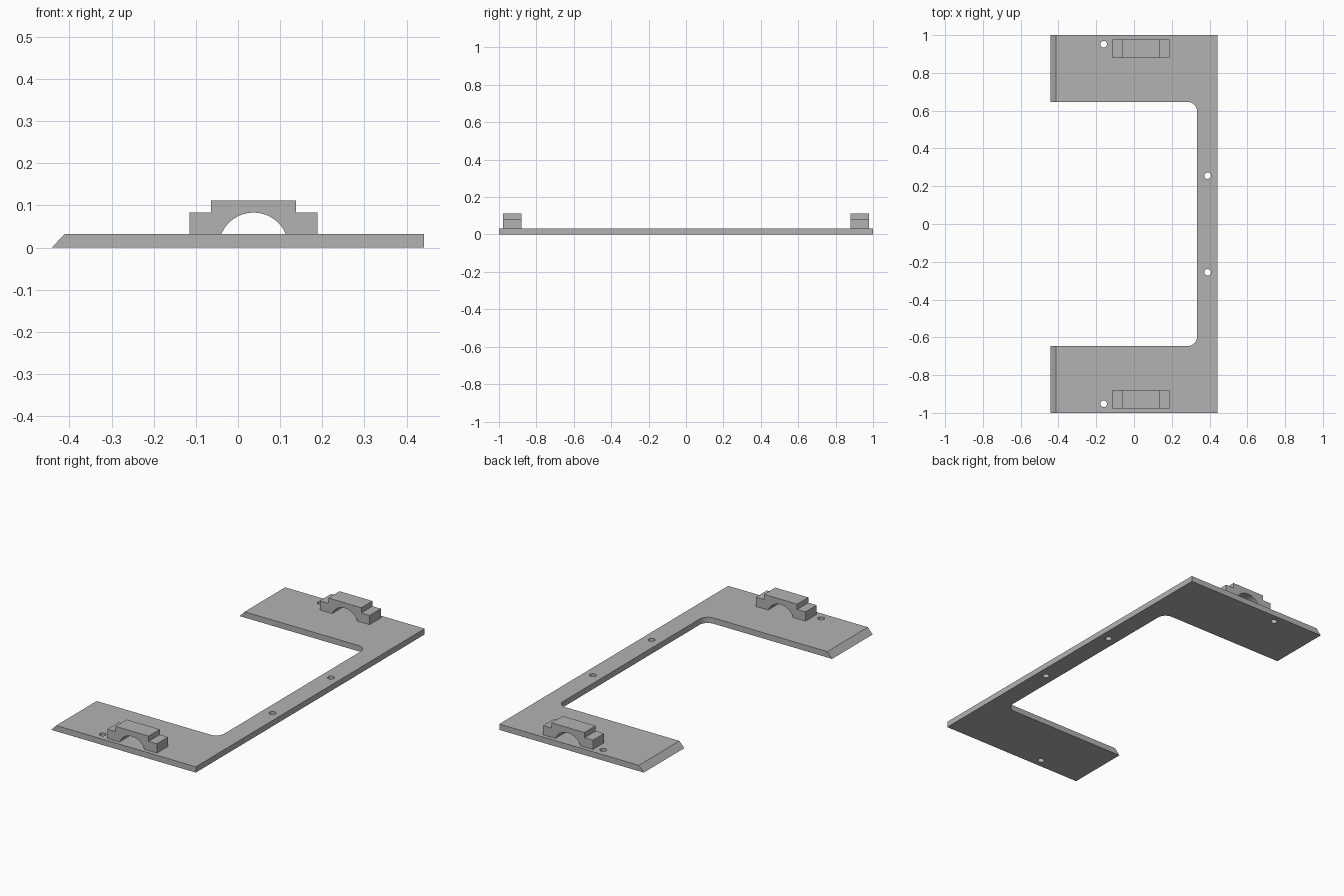
import bpy, bmesh
from math import sin, cos, pi, asin
from mathutils import Vector

cube = bpy.data.objects.get("Cube")
if cube:
    bpy.data.objects.remove(cube, do_unlink=True)

grey = bpy.data.materials.new("plain grey")
grey.use_nodes = True
COLOUR = (0.45, 0.45, 0.45, 1)
grey.diffuse_color = COLOUR
grey.node_tree.nodes["Principled BSDF"].inputs["Base Color"].default_value = COLOUR

T = 0.032            # plate thickness
X, IN_X, IN_Y = 0.442, 0.334, 0.646
FILLET, SLOPE = 0.05, 0.03


def arc(cx, cy, r, a0, a1, n):
    return [(cx + r * cos(a0 + (a1 - a0) * i / n),
             cy + r * sin(a0 + (a1 - a0) * i / n)) for i in range(n + 1)]


def prism(name, points, offset, edit=None):
    """Extrude a closed 3D outline by an offset vector."""
    bm = bmesh.new()
    face = bm.faces.new([bm.verts.new(p) for p in points])
    ext = bmesh.ops.extrude_face_region(bm, geom=[face])
    moved = [v for v in ext["geom"] if isinstance(v, bmesh.types.BMVert)]
    bmesh.ops.translate(bm, verts=moved, vec=Vector(offset))
    if edit:
        edit(bm)
    bmesh.ops.recalc_face_normals(bm, faces=bm.faces)
    mesh = bpy.data.meshes.new(name)
    bm.to_mesh(mesh)
    bm.free()
    mesh.materials.append(grey)
    obj = bpy.data.objects.new(name, mesh)
    bpy.context.collection.objects.link(obj)
    return obj


def smooth(obj):
    bpy.ops.object.select_all(action="DESELECT")
    bpy.context.view_layer.objects.active = obj
    obj.select_set(True)
    bpy.ops.object.shade_smooth_by_angle()


def slope_ends(bm):
    # Slant the free ends of both arms
    for v in bm.verts:
        if v.co.x < -X + 0.001 and v.co.z > T / 2:
            v.co.x += SLOPE


# C-shaped plate with rounded inner corners
cx, cy = IN_X - FILLET, IN_Y - FILLET
outline = [(-X, -1), (X, -1), (X, 1), (-X, 1), (-X, IN_Y)]
outline += arc(cx, cy, FILLET, pi / 2, 0, 10)
outline += arc(cx, -cy, FILLET, 0, -pi / 2, 10)
outline += [(-X, -IN_Y)]
plate = prism("base_plate", [(x, y, 0) for x, y in outline], (0, 0, T), slope_ends)

# Screw holes through the plate
for side in (-1, 1):
    for hx, hy in ((-0.16, 0.952), (0.39, 0.256)):
        ring = arc(hx, hy * side, 0.0175, 0, 2 * pi, 24)[:-1]
        cutter = prism("hole_cutter", [(x, y, -0.05) for x, y in ring], (0, 0, 0.15))
        cutter.hide_render = True
        cut = plate.modifiers.new("screw hole", "BOOLEAN")
        cut.operation = "DIFFERENCE"
        cut.solver = "EXACT"
        cut.object = cutter
        bpy.context.view_layer.objects.active = plate
        bpy.ops.object.modifier_apply(modifier=cut.name)
        bpy.data.objects.remove(cutter, do_unlink=True)
smooth(plate)

# Stepped saddle clamps with an arched opening, one on each arm
MID, R = 0.037, 0.083
start = asin(T / R)
profile = [(MID - 0.152, T), (MID - 0.152, 0.083), (MID - 0.101, 0.083),
           (MID - 0.101, 0.112)]
profile += [(2 * MID - x, z) for x, z in reversed(profile)]
profile += arc(MID, 0, R, start, pi - start, 24)
for label, y in (("front", -0.978), ("back", 0.88)):
    smooth(prism(label + "_saddle_clamp", [(x, y, z) for x, z in profile], (0, 0.098, 0)))
